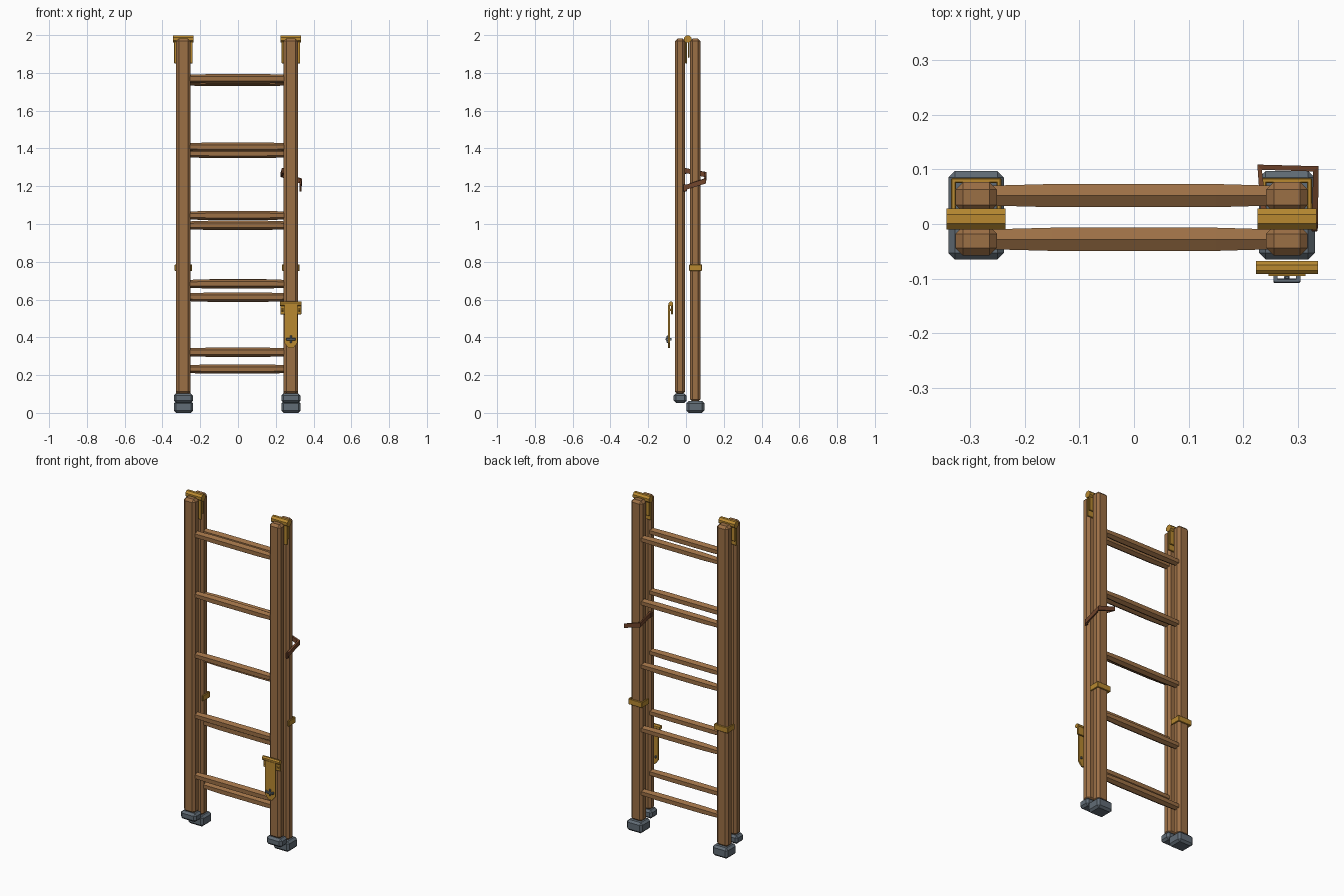
import bpy, bmesh, math
from mathutils import Vector, Matrix

if "Cube" in bpy.data.objects:
    bpy.data.objects.remove(bpy.data.objects["Cube"])

def mat(name, c):
    m = bpy.data.materials.new(name)
    m.diffuse_color = (*c, 1)
    m.use_nodes = True
    m.node_tree.nodes["Principled BSDF"].inputs["Base Color"].default_value = m.diffuse_color
    return m

WOOD = mat("wood", (0.33, 0.16, 0.06))
BRASS = mat("brass", (0.48, 0.25, 0.03))
SLATE = mat("rubber", (0.12, 0.15, 0.18))
LEATHER = mat("leather", (0.17, 0.06, 0.025))

def finish(name, bm, m):
    bmesh.ops.recalc_face_normals(bm, faces=bm.faces)
    me = bpy.data.meshes.new(name)
    bm.to_mesh(me)
    bm.free()
    ob = bpy.data.objects.new(name, me)
    me.materials.append(m)
    bpy.context.collection.objects.link(ob)
    return ob

def box(name, x, y, z, m, bevel=0.0):
    """Box from (min, max) pairs, with optional single-segment chamfer."""
    bm = bmesh.new()
    bmesh.ops.create_cube(bm, size=1)
    for v in bm.verts:
        v.co = [(a + b) / 2 + c * (b - a) for (a, b), c in zip((x, y, z), v.co)]
    if bevel:
        bmesh.ops.bevel(bm, geom=bm.edges[:], offset=bevel, segments=1, affect='EDGES')
    return finish(name, bm, m)

def rod(name, stations, y, z, sides, m, turn=0.0):
    """Faceted rod along x; stations are (x, radius)."""
    bm = bmesh.new()
    rings = []
    for x, r in stations:
        angs = [turn + math.tau * i / sides for i in range(sides)]
        rings.append([bm.verts.new((x, y + r * math.sin(a), z + r * math.cos(a))) for a in angs])
    for A, B in zip(rings, rings[1:]):
        for i in range(sides):
            j = (i + 1) % sides
            bm.faces.new((A[i], A[j], B[j], B[i]))
    bm.faces.new(rings[0])
    bm.faces.new(rings[-1])
    return finish(name, bm, m)

def plate(name, pts, y0, y1, m):
    """Extrude an xz outline from y0 to y1."""
    bm = bmesh.new()
    f = bm.faces.new([bm.verts.new((x, y0, z)) for x, z in pts])
    ext = bmesh.ops.extrude_face_region(bm, geom=[f])["geom"]
    for v in ext:
        if isinstance(v, bmesh.types.BMVert):
            v.co.y = y1
    return finish(name, bm, m)

XS = {"left": -0.289, "right": 0.28}

# The two ladder frames: centre y, half depth, foot y range, foot z range, rungs
frames = {
    "front": (-0.031, 0.027, (-0.065, 0.003), (0.053, 0.103), 0.321, 0.362),
    "back": (0.049, 0.028, (0.003, 0.097), (0.0, 0.063), 0.232, 0.3805),
}
for fname, (yc, hy, fy, fz, z0, step) in frames.items():
    for side, xc in XS.items():
        box(f"{fname}_{side}_rail", (xc - 0.038, xc + 0.038), (yc - hy, yc + hy),
            (fz[1] - 0.005, 1.982), WOOD, 0.014)
        box(f"{fname}_{side}_foot", (xc - 0.051, xc + 0.051), fy, fz, SLATE, 0.012)
    for i in range(5):
        rod(f"{fname}_rung_{i + 1}",
            [(-0.265, 0.021), (-0.15, 0.0245), (0.15, 0.0245), (0.255, 0.021)],
            yc + 0.003, z0 + step * i, 6, WOOD)

for side, xc in XS.items():
    # Top hinge: barrel and two leaves
    rod(f"{side}_hinge_barrel", [(xc - 0.054, 0.021), (xc + 0.054, 0.021)],
        0.009, 1.979, 8, BRASS, math.pi / 8)
    for n, (a, b) in enumerate(((-0.004, 0.005), (0.011, 0.019))):
        w = 0.049
        box(f"{side}_hinge_leaf_{n + 1}", (xc - w, xc + w), (a, b),
            (1.85 + 0.03 * n, 1.975), BRASS, 0.002)
    # U-shaped strap around the back rail
    z = (0.752, 0.786)
    box(f"{side}_strap_back", (xc - 0.046, xc + 0.046), (0.075, 0.084), z, BRASS, 0.002)
    for s in (-1, 1):
        e = sorted((xc + s * 0.037, xc + s * 0.046))
        box(f"{side}_strap_side_{'inner' if s * xc < 0 else 'outer'}", e,
            (0.017, 0.08), z, BRASS, 0.002)

# Hasp on the front right rail
hx = 0.28
rod("hasp_barrel", [(hx - 0.057, 0.013), (hx + 0.057, 0.013)], -0.08, 0.577, 8, BRASS, math.pi / 8)
box("hasp_fixed_leaf", (hx - 0.056, hx + 0.056), (-0.079, -0.069), (0.522, 0.58), BRASS, 0.002)
plate("hasp_arm", [(hx - 0.034, 0.572), (hx + 0.034, 0.572), (hx + 0.034, 0.37),
                   (hx + 0.012, 0.343), (hx - 0.012, 0.343), (hx - 0.034, 0.37)],
      -0.095, -0.086, BRASS)
for s in (-1, 1):
    rod(f"hasp_rivet_{'left' if s < 0 else 'right'}",
        [(hx + s * 0.044 - 0.005, 0.007), (hx + s * 0.044 + 0.005, 0.007)],
        -0.08, 0.545, 6, BRASS)
# Staple and turn key
box("staple_bar", (hx - 0.025, hx + 0.025), (-0.108, -0.1), (0.384, 0.396), SLATE, 0.002)
for s in (-1, 1):
    x = hx + s * 0.021
    box(f"staple_leg_{'left' if s < 0 else 'right'}", (x - 0.004, x + 0.004),
        (-0.104, -0.076), (0.384, 0.396), SLATE)
box("staple_pin", (hx - 0.005, hx + 0.005), (-0.102, -0.094), (0.37, 0.41), SLATE, 0.002)

# Leather tie wrapped around the back right rail
path = [(0.24, -0.004, 1.283), (0.23, 0.104, 1.262), (0.333, 0.101, 1.228), (0.331, -0.008, 1.192)]
normals = [(1, 0.1), (0.7, -0.8), (-0.8, -0.8), (-1, 0)]
bm = bmesh.new()
rings = []
for p, n in zip(path, normals):
    p, n = Vector(p), Vector((*n, 0)) * 0.006
    up = Vector((0, 0, 0.013))
    rings.append([bm.verts.new(p + a * n + b * up) for a, b in ((-1, -1), (1, -1), (1, 1), (-1, 1))])
for A, B in zip(rings, rings[1:]):
    for i in range(4):
        j = (i + 1) % 4
        bm.faces.new((A[i], A[j], B[j], B[i]))
bm.faces.new(rings[0])
bm.faces.new(rings[-1])
finish("leather_tie", bm, LEATHER)
box("tie_loose_end", (0.325, 0.336), (-0.014, 0.004), (1.172, 1.21), LEATHER, 0.002)
box("tie_knot", (0.23, 0.245), (-0.012, 0.004), (1.266, 1.296), LEATHER, 0.003)
